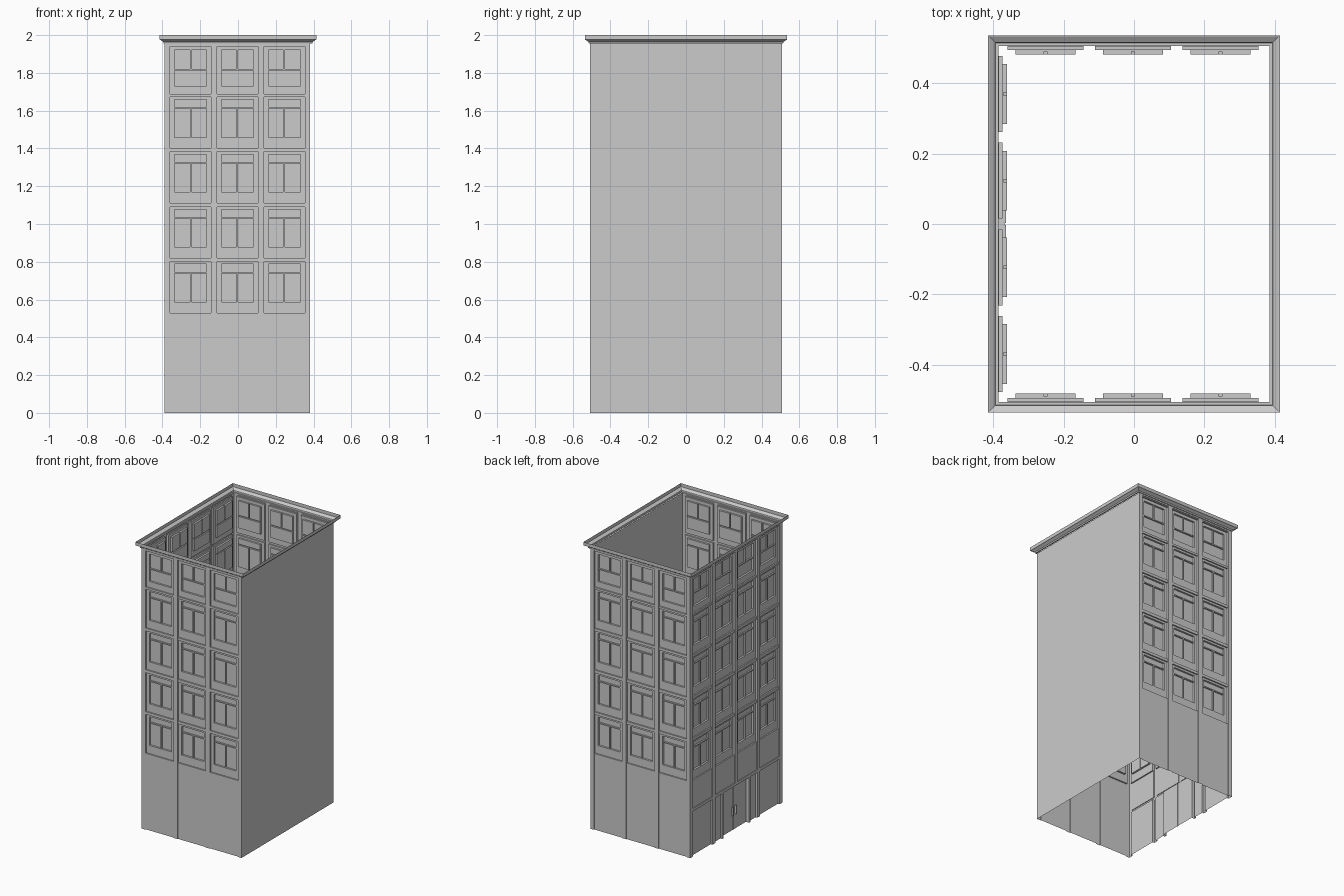
import bpy, bmesh

if "Cube" in bpy.data.objects:
    bpy.data.objects.remove(bpy.data.objects["Cube"])

XL, XR, Y = -0.388, 0.382, 0.508      # wall planes
TOP = 1.955                           # underside of cornice
ROWS = [0.53, 0.82, 1.112, 1.402, 1.688]


def new_object(name, bm):
    mesh = bpy.data.meshes.new(name)
    bm.to_mesh(mesh)
    bm.free()
    ob = bpy.data.objects.new(name, mesh)
    bpy.context.collection.objects.link(ob)
    return ob


def relief(name, u0, u1, rects, place):
    """Wall shell made of stepped rectangles (ua, ub, za, zb, depth); later ones win."""
    us = sorted({round(v, 4) for r in rects for v in r[:2]} | {u0, u1})
    zs = sorted({round(v, 4) for r in rects for v in r[2:4]} | {0.0, TOP})

    def depth(i, j):
        u, z = (us[i] + us[i + 1]) / 2, (zs[j] + zs[j + 1]) / 2
        d = 0.0
        for a, b, c, e, k in rects:
            if a < u < b and c < z < e:
                d = k
        return d

    bm = bmesh.new()

    def quad(*pts):
        bm.faces.new([bm.verts.new(place(*p)) for p in pts])

    nu, nz = len(us) - 1, len(zs) - 1
    dep = [[depth(i, j) for j in range(nz)] for i in range(nu)]
    for i in range(nu):
        for j in range(nz):
            a, b, c, e, d = us[i], us[i + 1], zs[j], zs[j + 1], dep[i][j]
            quad((a, d, c), (b, d, c), (b, d, e), (a, d, e))
            if i + 1 < nu and dep[i + 1][j] != d:
                n = dep[i + 1][j]
                quad((b, d, c), (b, n, c), (b, n, e), (b, d, e))
            if j + 1 < nz and dep[i][j + 1] != d:
                n = dep[i][j + 1]
                quad((a, d, e), (b, d, e), (b, n, e), (a, n, e))
    bmesh.ops.remove_doubles(bm, verts=bm.verts, dist=1e-5)
    bmesh.ops.dissolve_limit(bm, angle_limit=0.01, verts=bm.verts, edges=bm.edges)
    return new_object(name, bm)


def window_bay(c, base=0.0):
    """One vertical bay: shallow strip, five recessed panels with glazing bars."""
    h, w, bar = 0.108, 0.085, 0.004
    r = [(c - h, c + h, base, 1.945, 0.005)]
    for k, z in enumerate(ROWS):
        top = k == 4
        z0, z1 = z + (0.042 if top else 0.057), z + (0.232 if top else 0.257)
        r.append((c - h, c + h, z, z + (0.252 if top else 0.271), 0.014))
        r.append((c - w, c + w, z0, z1, 0.027))
        # transom, then the upright above it (top floor) or below it
        t = z0 + (z1 - z0) * (0.45 if top else 0.78)
        r.append((c - w, c + w, t - bar, t + bar, 0.018))
        r.append((c - bar, c + bar, *((t, z1) if top else (z0, t)), 0.018))
    return r


# Front, back and plain right walls
short = [b for c in (-0.251, -0.003, 0.246) for b in window_bay(c)]
short_back = [b for c in (-0.246, 0.003, 0.251) for b in window_bay(c)]
relief("front_wall", XL, XR, short, lambda u, d, z: (u, d - Y, z))
relief("back_wall", -XR, -XL, short_back, lambda u, d, z: (-u, Y - d, z))
relief("right_wall", -Y, Y, [], lambda u, d, z: (XR - d, u, z))

# Left wall with ground floor storefront and entrance
left = [b for c in (-0.369, -0.123, 0.123, 0.369) for b in window_bay(c, 0.335)]
for s in (-1, 1):
    for a, b, d in ((0.261, 0.477, 0.014), (0.155, 0.231, 0.014), (0.003, 0.14, 0.024)):
        left.append((min(s * a, s * b), max(s * a, s * b), 0.0, 0.315, d))
left.append((-0.003, 0.003, 0.0, 0.315, 0.02))
relief("left_wall", -Y, Y, left, lambda u, d, z: (XL + d, -u, z))

# Door handles
for s in (-1, 1):
    bpy.ops.mesh.primitive_cube_add(size=1, location=(XL + 0.016, s * 0.018, 0.135))
    ob = bpy.context.object
    ob.name = "door_handle"
    ob.scale = (0.014, 0.008, 0.06)

# Cornice: open moulding swept around the roof edge
profile = [(0, TOP), (0.008, TOP), (0.01, 1.964), (0.025, 1.974), (0.03, 1.976), (0.03, 2.0)]
bm = bmesh.new()
rings = []
for o, z in profile:
    x0, x1, y = XL + 0.003 - o, XR + 0.003 + o, Y - 0.002 + o
    rings.append([bm.verts.new(p) for p in ((x0, -y, z), (x1, -y, z), (x1, y, z), (x0, y, z))])
for lo, hi in zip(rings, rings[1:]):
    for i in range(4):
        j = (i + 1) % 4
        bm.faces.new((lo[i], lo[j], hi[j], hi[i]))
new_object("cornice", bm)
